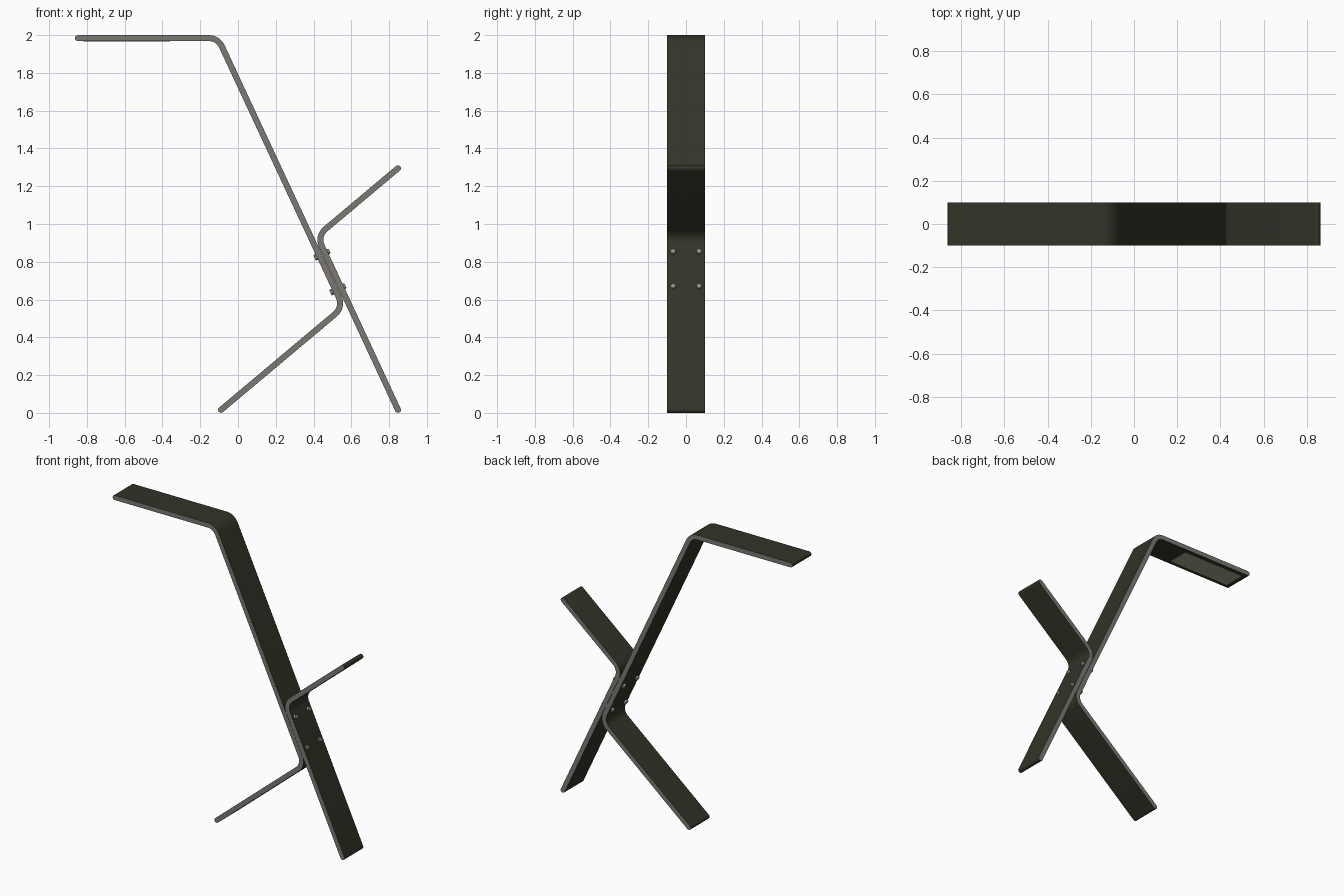
import bpy, bmesh, math
from mathutils import Vector, Matrix

if "Cube" in bpy.data.objects:
    bpy.data.objects.remove(bpy.data.objects["Cube"])

T = 0.0158      # half thickness of the bent strips
W = 0.1         # half width


def material(name, rgb):
    m = bpy.data.materials.new(name)
    m.diffuse_color = (*rgb, 1)
    m.use_nodes = True
    m.node_tree.nodes["Principled BSDF"].inputs["Base Color"].default_value = m.diffuse_color
    return m


dark = material("dark_bronze", (0.034, 0.033, 0.021))
edge = material("grey_edge", (0.20, 0.19, 0.17))
steel = material("bolt_steel", (0.28, 0.28, 0.25))
glow = material("light_diffuser", (0.38, 0.38, 0.27))


def finish(name, bm, mats):
    bmesh.ops.recalc_face_normals(bm, faces=bm.faces)
    me = bpy.data.meshes.new(name)
    bm.to_mesh(me)
    bm.free()
    for m in mats:
        me.materials.append(m)
    ob = bpy.data.objects.new(name, me)
    bpy.context.collection.objects.link(ob)
    bpy.ops.object.select_all(action='DESELECT')
    ob.select_set(True)
    bpy.context.view_layer.objects.active = ob
    bpy.ops.object.shade_smooth_by_angle(angle=math.radians(35))
    return ob


def fillet(pts, r, n=12):
    """Centre line with rounded corners, as (point, left normal) pairs."""
    pts = [Vector(p) for p in pts]
    out = []
    left = lambda d: Vector((-d.y, d.x))
    d0 = (pts[1] - pts[0]).normalized()
    out.append((pts[0], left(d0)))
    for a, b, c in zip(pts, pts[1:], pts[2:]):
        d1, d2 = (b - a).normalized(), (c - b).normalized()
        turn = math.atan2(d1.x * d2.y - d1.y * d2.x, d1.dot(d2))
        s = 1 if turn > 0 else -1
        start = b - d1 * r * math.tan(abs(turn) / 2)
        centre = start + left(d1) * s * r
        for i in range(n + 1):
            nrm = Matrix.Rotation(turn * i / n, 2) @ left(d1)
            out.append((centre - nrm * s * r, nrm))
    out.append((pts[-1], left((pts[-1] - pts[-2]).normalized())))
    return out


def strip(name, pts, r):
    """Flat bar bent along pts in the xz plane, with round ends."""
    line = fillet(pts, r)
    loop = [p + n * T for p, n in line]
    p, n = line[-1]
    loop += [p + Matrix.Rotation(-math.pi * i / 8, 2) @ n * T for i in range(1, 8)]
    loop += [p - n * T for p, n in reversed(line)]
    p, n = line[0]
    loop += [p + Matrix.Rotation(-math.pi * i / 8, 2) @ -n * T for i in range(1, 8)]
    bm = bmesh.new()
    face = bm.faces.new([bm.verts.new((q.x, -W, q.y)) for q in loop])
    ext = bmesh.ops.extrude_face_region(bm, geom=[face])
    bmesh.ops.translate(bm, vec=(0, 2 * W, 0),
                        verts=[v for v in ext["geom"] if isinstance(v, bmesh.types.BMVert)])
    bm.normal_update()
    for f in bm.faces:                      # grey cut edges on front and back
        f.material_index = 1 if abs(f.normal.y) > 0.9 else 0
    return finish(name, bm, [dark, edge])


# Two bent bars bolted back to back
strip("lamp_bar", [(-0.847, 1.984), (-0.106, 1.984), (0.558, 0.560), (-0.09, 0.016)], 0.075)
strip("support_bar", [(0.847, 1.295), (0.419, 0.936), (0.847, 0.016)], 0.075)

# Bolts through the overlap: round heads on the right, hex nuts on the left
axis = Vector((math.cos(math.radians(25)), 0, math.sin(math.radians(25))))


def stud(name, pos, direction, sides, r, h, top):
    bm = bmesh.new()
    rot = direction.to_track_quat('Z', 'Y').to_matrix().to_4x4()
    bmesh.ops.create_cone(bm, cap_ends=True, segments=sides, radius1=r, radius2=r * top,
                          depth=h, matrix=Matrix.Translation(pos + direction * h / 2) @ rot)
    finish(name, bm, [steel])


for k, (x, z) in enumerate([(0.445, 0.839), (0.529, 0.655)]):
    for side in (-1, 1):
        c = Vector((x, side * 0.069, z))
        tag = f"{k}_{'front' if side < 0 else 'back'}"
        stud("bolt_head_" + tag, c + axis * 0.030, axis, 20, 0.016, 0.014, 0.8)
        stud("bolt_nut_" + tag, c - axis * 0.030, -axis, 6, 0.016, 0.014, 1.0)

# Light panel under the top arm
bm = bmesh.new()
bmesh.ops.create_cube(bm, size=1, matrix=Matrix.Translation((-0.59, 0, 1.984 - T - 0.0005))
                      @ Matrix.Diagonal((0.46, 0.145, 0.004, 1)))
finish("light_panel", bm, [glow])
